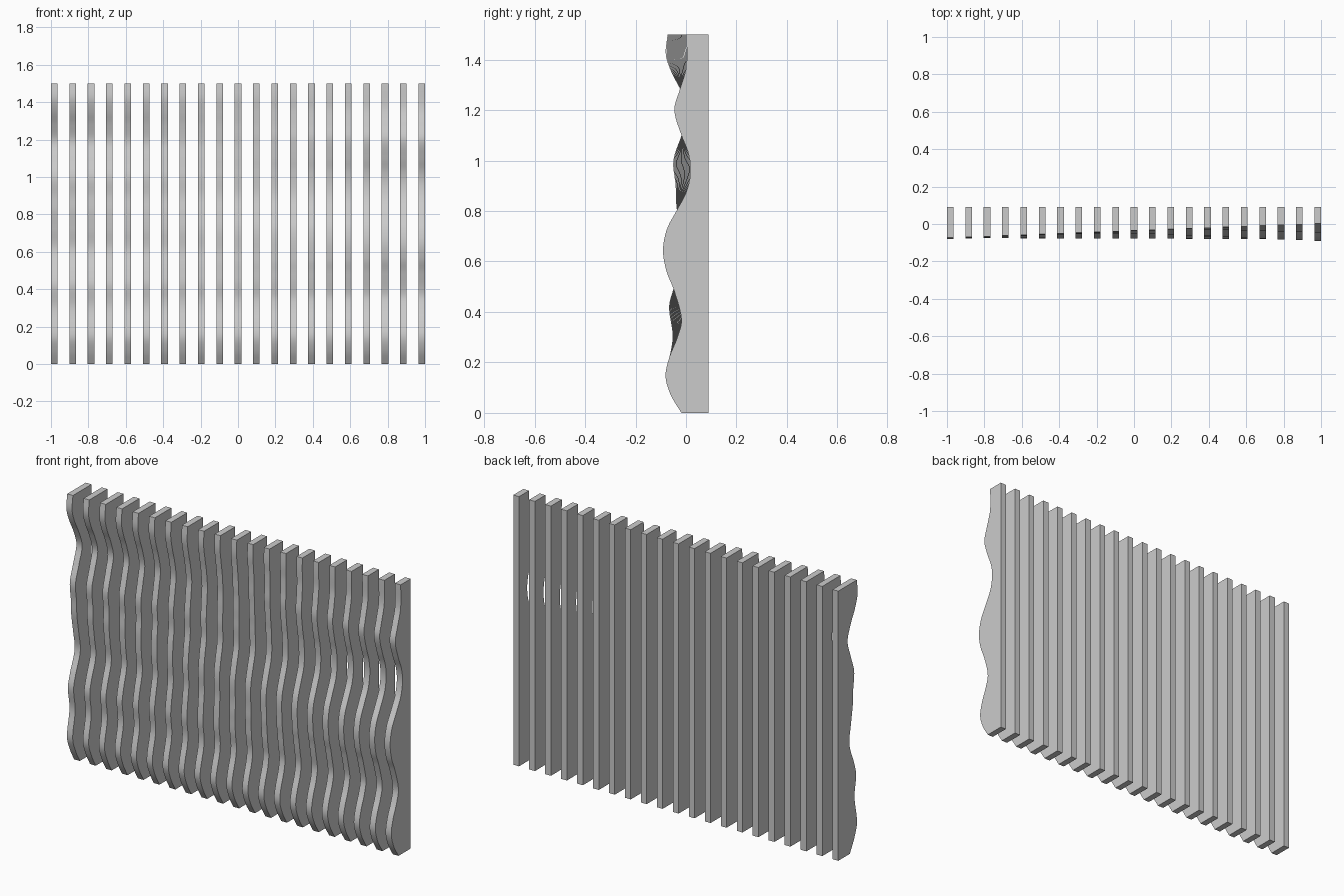
import bpy, bmesh, math

if "Cube" in bpy.data.objects:
    bpy.data.objects.remove(bpy.data.objects["Cube"])

COUNT, WIDTH, HEIGHT, BACK = 21, 0.035, 1.5, 0.09
ROWS = 100

# Front edge of the two end slats as (z, y) points; slats between them blend
LEFT = [(0, -0.012), (0.07, -0.05), (0.15, -0.075), (0.3, -0.053), (0.42, -0.067),
        (0.49, -0.05), (0.61, -0.008), (0.72, -0.022), (0.82, -0.038), (0.9, -0.041),
        (1.0, -0.05), (1.1, -0.018), (1.19, 0.008), (1.28, -0.022), (1.35, -0.058),
        (1.42, -0.08), (1.5, -0.073)]
RIGHT = [(0, -0.018), (0.07, -0.06), (0.145, -0.081), (0.22, -0.066), (0.3, -0.034),
         (0.37, -0.018), (0.49, -0.049), (0.56, -0.077), (0.645, -0.091), (0.73, -0.075),
         (0.8, -0.038), (0.88, 0.003), (0.96, 0.018), (1.03, 0.009), (1.1, -0.018),
         (1.2, -0.046), (1.28, -0.025), (1.37, 0.001), (1.5, 0.002)]


def curve_y(pts, z):
    """Smooth curve through the points, evaluated at height z."""
    def slope(i):
        a, b = pts[max(i - 1, 0)], pts[min(i + 1, len(pts) - 1)]
        return (b[1] - a[1]) / (b[0] - a[0])
    i = 0
    while i < len(pts) - 2 and z > pts[i + 1][0]:
        i += 1
    (z0, y0), (z1, y1) = pts[i], pts[i + 1]
    h = z1 - z0
    t = (z - z0) / h
    return ((2*t**3 - 3*t**2 + 1) * y0 + (t**3 - 2*t**2 + t) * h * slope(i)
            + (3*t**2 - 2*t**3) * y1 + (t**3 - t**2) * h * slope(i + 1))


def make_slat(index):
    blend = index / (COUNT - 1)
    x = (2 * blend - 1) * (1 - WIDTH / 2)
    bm = bmesh.new()
    rings = []
    for r in range(ROWS + 1):
        z = HEIGHT * r / ROWS
        y = (1 - blend) * curve_y(LEFT, z) + blend * curve_y(RIGHT, z)
        a, b = x - WIDTH / 2, x + WIDTH / 2
        rings.append([bm.verts.new(p) for p in
                      ((a, y, z), (b, y, z), (b, BACK, z), (a, BACK, z))])
    for lo, hi in zip(rings, rings[1:]):
        for k in range(4):
            n = (k + 1) % 4
            bm.faces.new((lo[k], lo[n], hi[n], hi[k]))
    bm.faces.new(rings[0][::-1])
    bm.faces.new(rings[-1])
    name = f"wave_slat_{index + 1:02d}"
    mesh = bpy.data.meshes.new(name)
    bm.to_mesh(mesh)
    bm.free()
    obj = bpy.data.objects.new(name, mesh)
    bpy.context.collection.objects.link(obj)
    return obj


# Row of vertical slats
slats = [make_slat(i) for i in range(COUNT)]
for s in slats:
    s.select_set(True)
bpy.context.view_layer.objects.active = slats[0]
bpy.ops.object.shade_smooth_by_angle(angle=math.radians(30))
